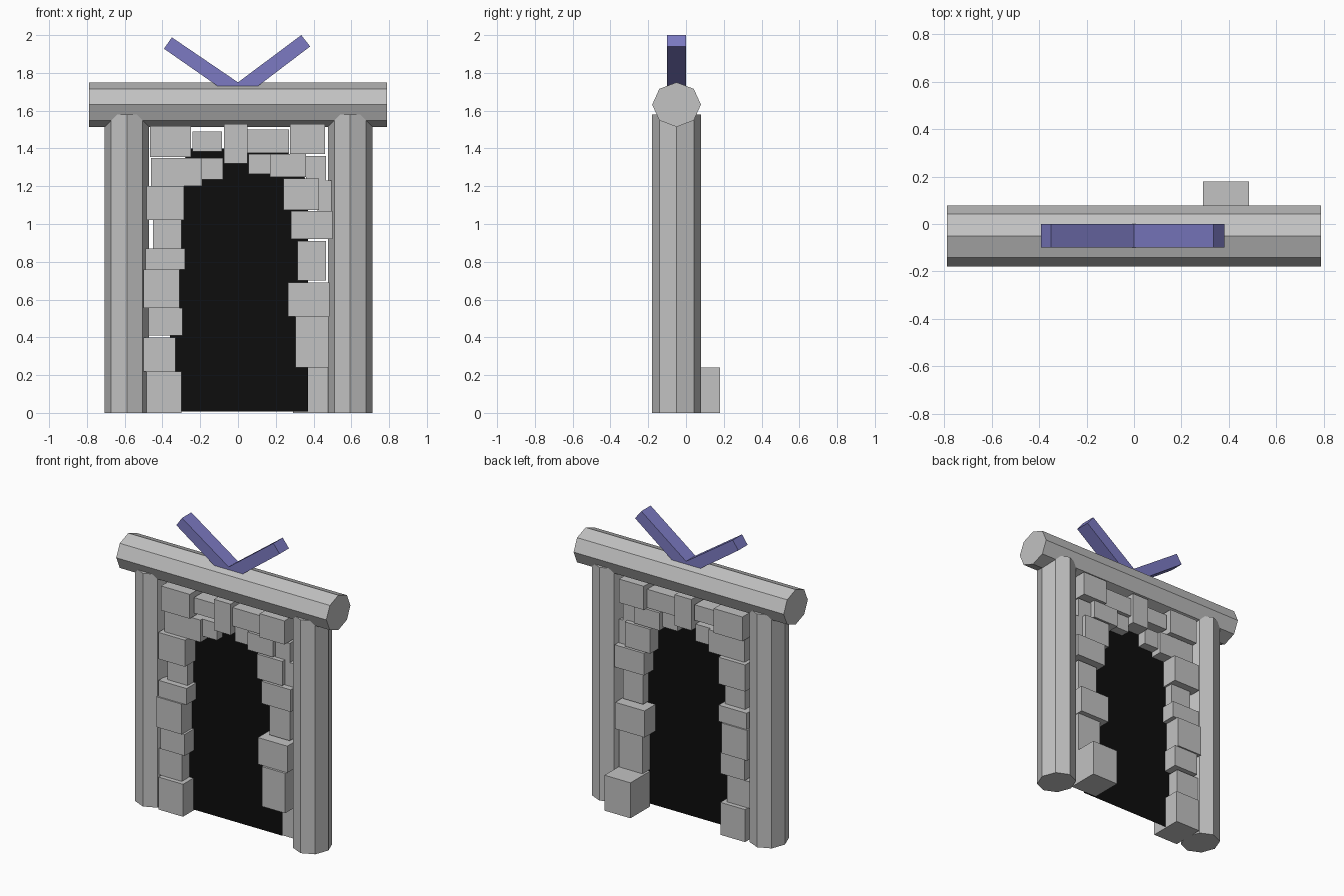
import bpy, bmesh, math
from mathutils import Matrix

old = bpy.data.objects.get("Cube")
if old:
    bpy.data.objects.remove(old, do_unlink=True)


def make_material(name, color):
    mat = bpy.data.materials.new(name)
    mat.use_nodes = True
    mat.diffuse_color = color
    mat.node_tree.nodes["Principled BSDF"].inputs["Base Color"].default_value = color
    return mat


stone_grey = make_material("stone grey", (0.54, 0.54, 0.54, 1))
doorway_black = make_material("doorway black", (0.004, 0.004, 0.004, 1))
horn_purple = make_material("muted purple", (0.2, 0.195, 0.54, 1))

MID_Y = -0.05  # shared centre plane of the posts, beam and stones


def finish(name, bm, material):
    """Turn a bmesh into a flat shaded object in the scene."""
    bmesh.ops.recalc_face_normals(bm, faces=bm.faces)
    mesh = bpy.data.meshes.new(name)
    bm.to_mesh(mesh)
    bm.free()
    mesh.materials.append(material)
    obj = bpy.data.objects.new(name, mesh)
    bpy.context.collection.objects.link(obj)
    return obj


def octagon_log(name, length, center, rotation, radius_y=0.129, radius=0.118):
    bm = bmesh.new()
    bmesh.ops.create_cone(bm, cap_ends=True, segments=8, radius1=1, radius2=1, depth=length)
    bmesh.ops.transform(bm, verts=bm.verts,
                        matrix=Matrix.Translation(center) @ rotation
                        @ Matrix.Diagonal((radius, radius_y, 1, 1)))
    return finish(name, bm, stone_grey)


def block(name, x0, x1, z0, z1, y0, y1):
    bm = bmesh.new()
    size = Matrix.Diagonal((x1 - x0, y1 - y0, z1 - z0, 1))
    place = Matrix.Translation(((x0 + x1) / 2, (y0 + y1) / 2, (z0 + z1) / 2))
    bmesh.ops.create_cube(bm, size=1, matrix=place @ size)
    return finish(name, bm, stone_grey)


def profile(name, points, y, depth, material):
    """Flat outline in the xz plane, extruded along y when depth is given."""
    bm = bmesh.new()
    face = bm.faces.new([bm.verts.new((x, y, z)) for x, z in points])
    if depth:
        side = bmesh.ops.extrude_face_region(bm, geom=[face], use_keep_orig=True)
        moved = [v for v in side["geom"] if isinstance(v, bmesh.types.BMVert)]
        bmesh.ops.translate(bm, verts=moved, vec=(0, depth, 0))
    return finish(name, bm, material)


# Posts and the beam across them
for side, x in (("right", -0.588), ("left", 0.594)):
    octagon_log(side + "_post", 1.58, (x, MID_Y, 0.79), Matrix.Identity(4))
octagon_log("top_beam", 1.575, (0, MID_Y, 1.632), Matrix.Rotation(math.pi / 2, 4, "Y"))

# Crossed ornament on the beam
profile("right_horn", [(-0.392, 1.928), (-0.35, 1.988), (0, 1.75), (0, 1.655)],
        -0.1, 0.1, horn_purple)
profile("left_horn", [(0.382, 1.94), (0.335, 2), (0, 1.75), (0, 1.65)],
        -0.1, 0.1, horn_purple)

# Dark doorway sheet
profile("doorway", [(-0.36, 0.008), (0.37, 0.008), (0.37, 1.22), (0.25, 1.4),
                    (-0.25, 1.4), (-0.36, 1.22)], MID_Y, 0, doorway_black)

# Stones around the opening: left edge, right edge, bottom, top, half depth
right_column = [
    (-.485, -.3, 0, .22, .11), (-.505, -.33, .22, .4, .08),
    (-.475, -.295, .41, .555, .1), (-.5, -.31, .555, .76, .11),
    (-.49, -.28, .76, .87, .1), (-.45, -.3, .87, 1.02, .06),
    (-.485, -.285, 1.02, 1.2, .11),
]
arch = [
    (-.46, -.19, 1.2, 1.35, .08), (-.19, -.08, 1.235, 1.35, .06),
    (-.465, -.25, 1.355, 1.52, .11), (-.24, -.085, 1.385, 1.49, .08),
    (-.075, .05, 1.32, 1.53, .1), (.055, .17, 1.265, 1.37, .06),
    (.05, .27, 1.375, 1.5, .08), (.17, .36, 1.25, 1.37, .09),
    (.275, .46, 1.37, 1.53, .11), (.36, .465, 1.23, 1.36, .06),
]
left_column = [
    (.24, .43, 1.075, 1.24, .09), (.42, .495, 1.07, 1.23, .06),
    (.28, .5, .92, 1.07, .1), (.315, .465, .7, .91, .06),
    (.265, .485, .51, .69, .115),
]
for group, stones in (("right_stone", right_column), ("arch_stone", arch),
                      ("left_stone", left_column)):
    for i, (x0, x1, z0, z1, half) in enumerate(stones):
        block(f"{group}_{i + 1}", x0, x1, z0, z1, MID_Y - half, MID_Y + half)

# Two lower stones pushed out of line, one forward and one back
block("forward_stone", .305, .48, .24, .51, -.18, .03)
block("rear_base_stone", .29, .485, 0, .24, -.03, .18)
